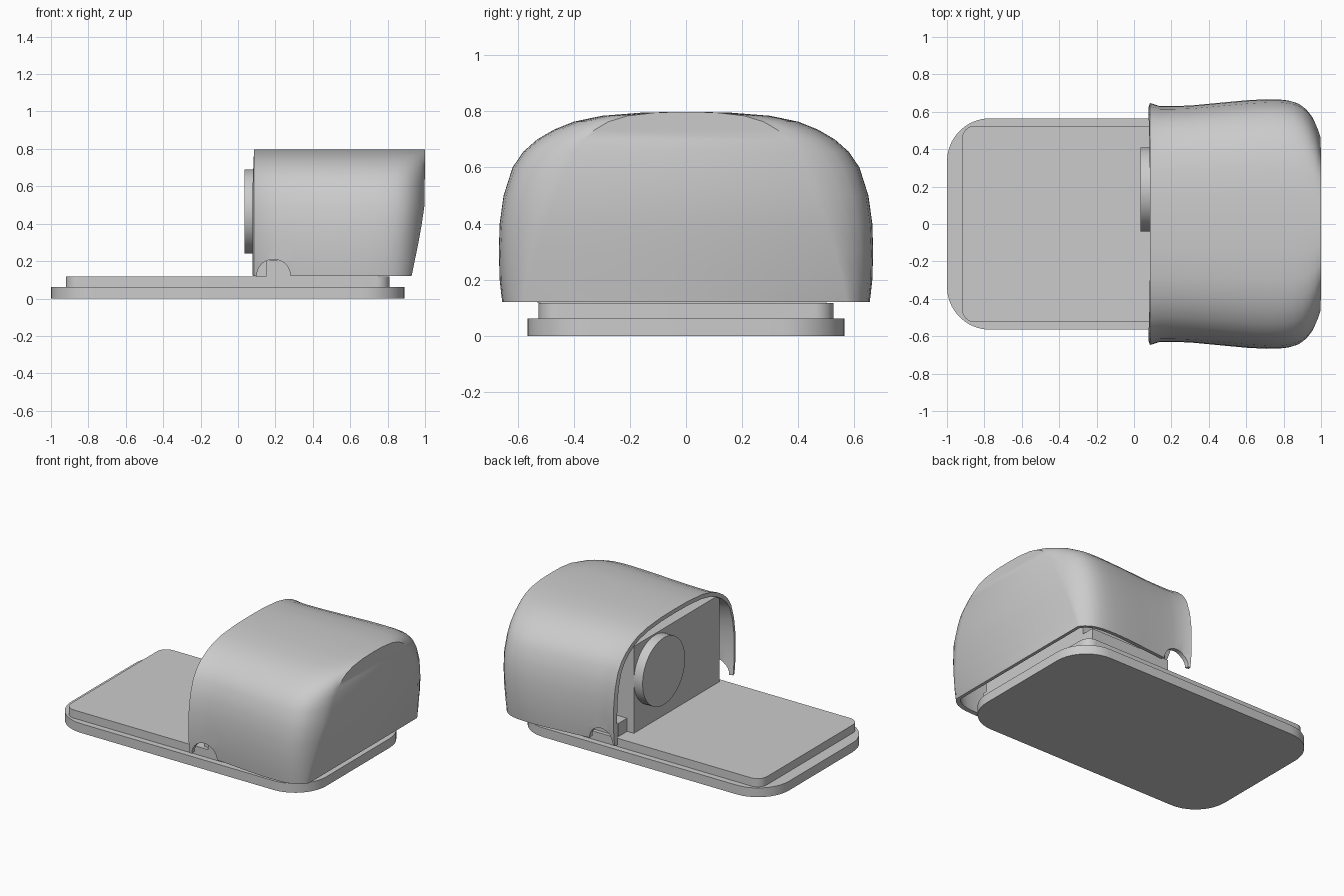
import bpy, bmesh, math
from mathutils import Matrix

cube = bpy.data.objects.get("Cube")
if cube:
    bpy.data.objects.remove(cube, do_unlink=True)

grey = bpy.data.materials.new("light_grey")
grey.use_nodes = True
colour = (0.6, 0.6, 0.6, 1)
grey.diffuse_color = colour
grey.node_tree.nodes["Principled BSDF"].inputs["Base Color"].default_value = colour


def add_object(name, bm):
    bmesh.ops.recalc_face_normals(bm, faces=bm.faces)
    mesh = bpy.data.meshes.new(name)
    bm.to_mesh(mesh)
    bm.free()
    mesh.materials.append(grey)
    obj = bpy.data.objects.new(name, mesh)
    bpy.context.collection.objects.link(obj)
    return obj


def smooth(obj, angle=32):
    bpy.ops.object.select_all(action='DESELECT')
    obj.select_set(True)
    bpy.context.view_layer.objects.active = obj
    bpy.ops.object.shade_smooth_by_angle(angle=math.radians(angle))


def block(name, x, y, z, radius=0):
    """Box between bounds, with rounded vertical corners if asked."""
    bm = bmesh.new()
    bmesh.ops.create_cube(bm, size=1)
    for v in bm.verts:
        for axis, (lo, hi) in enumerate((x, y, z)):
            v.co[axis] = lo if v.co[axis] < 0 else hi
    if radius:
        upright = [e for e in bm.edges
                   if abs(e.verts[0].co.z - e.verts[1].co.z) > 0.01]
        bmesh.ops.bevel(bm, geom=upright, offset=radius, segments=10,
                        profile=0.5, affect='EDGES')
    obj = add_object(name, bm)
    if radius:
        smooth(obj)
    return obj


def cylinder(name, radius, depth, matrix):
    bm = bmesh.new()
    bmesh.ops.create_cone(bm, cap_ends=True, segments=48, radius1=radius,
                          radius2=radius, depth=depth, matrix=matrix)
    return add_object(name, bm)


def lerp_table(table, x):
    for (x0, y0), (x1, y1) in zip(table, table[1:]):
        if x <= x1:
            return y0 + (y1 - y0) * (x - x0) / (x1 - x0)
    return table[-1][1]


# Stepped base and the parts standing on it
block("base_plate", (-1, 0.89), (-0.565, 0.565), (0, 0.062), 0.23)
block("upper_plate", (-0.92, 0.81), (-0.525, 0.525), (0.062, 0.117), 0.07)
block("inner_body", (0.10, 0.75), (-0.50, 0.41), (0.117, 0.70))
block("inner_ledge", (0.15, 0.75), (-0.53, 0.50), (0.117, 0.205))
dial = cylinder("round_dial", 0.225, 0.075,
                Matrix.Translation((0.0725, 0.185, 0.465))
                @ Matrix.Rotation(math.pi / 2, 4, 'Y'))
smooth(dial)

# Shell: arched section swept along x, pinched towards its closed end
half = [(0.655, 0.12), (0.664, 0.2), (0.667, 0.3), (0.664, 0.4),
        (0.65, 0.5), (0.618, 0.6), (0.58, 0.656), (0.53, 0.7),
        (0.47, 0.735), (0.4, 0.763), (0.3, 0.784), (0.15, 0.796)]
section = half + [(0, 0.798)] + [(-y, z) for y, z in reversed(half)]
widths = [(0, 0.97), (0.06, 0.945), (0.15, 0.945), (0.25, 0.95),
          (0.45, 0.975), (0.6, 0.993), (0.71, 1), (0.78, 0.998),
          (0.84, 0.985), (0.89, 0.955), (0.93, 0.905), (0.965, 0.83),
          (0.985, 0.76), (1, 0.69)]
end_x = [(0.12, 0.928), (0.3, 0.965), (0.48, 0.997), (0.8, 1)]
OPEN_X = 0.085

bm = bmesh.new()
rings = []
for t, width in widths:
    ring = []
    for y, z in section:
        # the pinch is milder near the bottom
        low = max(0, min(1, (0.55 - z) / 0.43))
        w = width + (1 - width) * 0.6 * low * (t > 0.75)
        x = OPEN_X + t * (lerp_table(end_x, z) - OPEN_X)
        ring.append(bm.verts.new((x, y * w, z)))
    rings.append(ring)
n = len(section)
for a, b in zip(rings, rings[1:]):
    for i in range(n - 1):
        bm.faces.new((a[i], a[i + 1], b[i + 1], b[i]))
end = rings[-1]
for i in range(n // 2 - 1):
    bm.faces.new((end[i], end[i + 1], end[n - 2 - i], end[n - 1 - i]))
bm.faces.new((end[n // 2 - 1], end[n // 2], end[n // 2 + 1]))
shell = add_object("shell_cover", bm)

wall = shell.modifiers.new("wall", 'SOLIDIFY')
wall.thickness = 0.028
wall.offset = -1

# Arched notches through both lower sides of the shell
cutter = cylinder("notch_cutter", 0.09, 2,
                  Matrix.Translation((0.19, 0, 0.12))
                  @ Matrix.Rotation(math.pi / 2, 4, 'X'))
cutter.hide_render = True
cutter.hide_viewport = True
notch = shell.modifiers.new("notch", 'BOOLEAN')
notch.operation = 'DIFFERENCE'
notch.solver = 'EXACT'
notch.object = cutter

bpy.context.view_layer.objects.active = shell
shell.select_set(True)
for name in ("wall", "notch"):
    bpy.ops.object.modifier_apply(modifier=name)
bpy.data.objects.remove(cutter, do_unlink=True)
smooth(shell)
